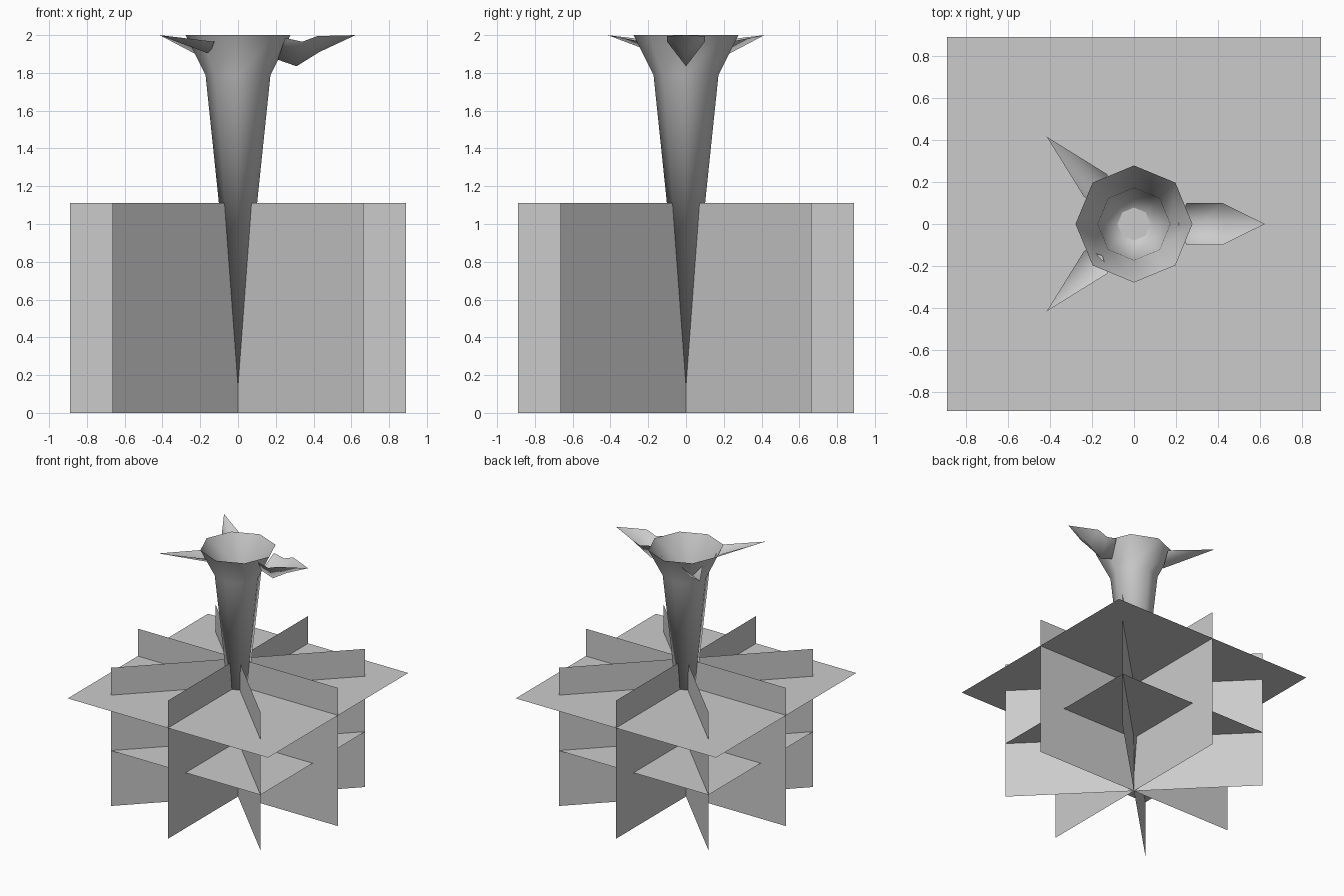
import bpy, math
from math import cos, sin, pi

if "Cube" in bpy.data.objects:
    bpy.data.objects.remove(bpy.data.objects["Cube"])


def add_mesh(name, verts, faces, smooth=False):
    me = bpy.data.meshes.new(name)
    me.from_pydata(verts, [], faces)
    me.update()
    for p in me.polygons:
        p.use_smooth = smooth
    ob = bpy.data.objects.new(name, me)
    bpy.context.collection.objects.link(ob)
    return ob


# Upright leaf cards crossing at the centre
CARD_TOP, REACH = 1.11, 0.89
for i in range(4):
    a = i * pi / 4
    r = REACH if i % 2 == 0 else 0.665 * math.sqrt(2)
    x, y = r * cos(a), r * sin(a)
    add_mesh(f"upright_leaf_card_{i + 1}",
             [(-x, -y, 0), (x, y, 0), (x, y, CARD_TOP), (-x, -y, CARD_TOP)],
             [(0, 1, 2, 3)])

# Level leaf cards
for name, h, z in (("upper_leaf_card", REACH, 0.89), ("lower_leaf_card", 0.665, 0.445)):
    add_mesh(name, [(-h, -h, z), (h, -h, z), (h, h, z), (-h, h, z)], [(0, 1, 2, 3)])

# Trumpet: eight-sided open funnel ending in a point
N = 8
rings = [(0.172, 1.79), (0.278, 2.0)]
verts = [(0, 0, 0.14)]
verts += [(r * cos(2 * pi * k / N), r * sin(2 * pi * k / N), z)
          for r, z in rings for k in range(N)]
faces = []
for k in range(N):
    n = (k + 1) % N
    faces.append((0, 1 + n, 1 + k))
    faces.append((1 + k, 1 + n, 1 + N + n, 1 + N + k))
add_mesh("flower_trumpet", verts, faces, True)

# Two pointed keeled petals on the left
for name, s, keel_z in (("back_petal", 1, 1.86), ("front_petal", -1, 1.90)):
    v = [(-0.415, 0.415 * s, 2.0), (-0.125, 0.235 * s, 1.965),
         (-0.235, 0.125 * s, 1.965), (-0.15, 0.15 * s, keel_z)]
    add_mesh(name, v, [(0, 1, 3), (0, 3, 2)], True)

# Drooping boat-shaped lip petal on the right
edge = [(0.25, 1.985), (0.34, 1.965), (0.42, 1.995)]
keel = [(0.21, 1.87), (0.31, 1.835), (0.43, 1.91)]
verts = [(x, y, z) for y in (-0.1, 0.1) for x, z in edge]
verts += [(x, 0, z) for x, z in keel] + [(0.622, 0, 2.0)]
faces = []
for b in (0, 3):
    faces += [(b + i, b + i + 1, 7 + i, 6 + i) for i in (0, 1)]
    faces.append((b + 2, 9, 8))
faces = faces[:3] + [f[::-1] for f in faces[3:]]
add_mesh("lip_petal", verts, faces, True)
